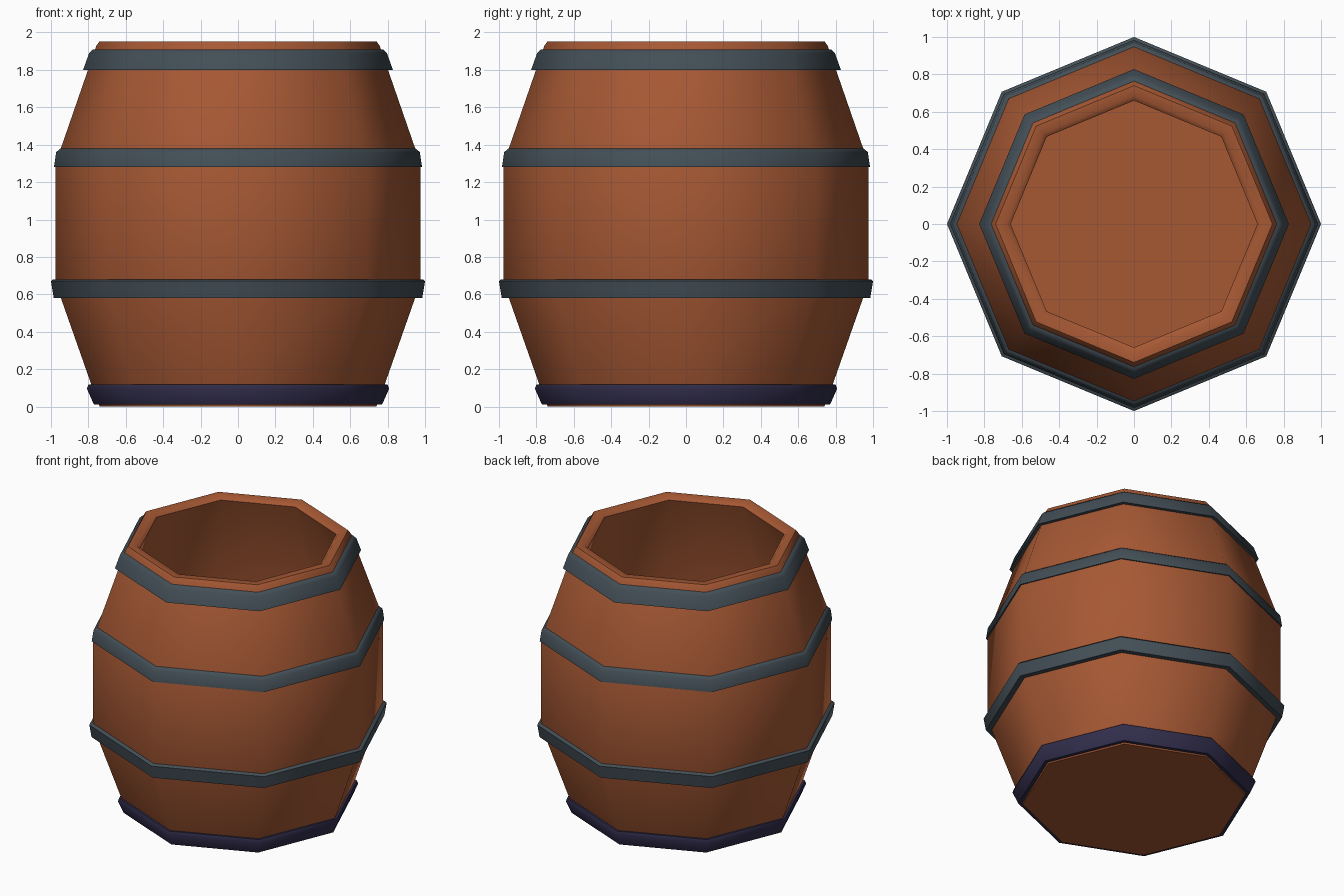
import bpy, bmesh, math

if "Cube" in bpy.data.objects:
    bpy.data.objects.remove(bpy.data.objects["Cube"])

SIDES = 8


def material(name, rgb):
    m = bpy.data.materials.new(name)
    m.diffuse_color = (*rgb, 1.0)
    m.use_nodes = True
    m.node_tree.nodes["Principled BSDF"].inputs["Base Color"].default_value = m.diffuse_color
    return m


wood = material("brown wood", (0.38, 0.098, 0.034))
iron = material("grey iron", (0.056, 0.077, 0.094))
base_iron = material("dark blue iron", (0.030, 0.026, 0.070))


def lathe(name, profile, mat, closed=False):
    """Spin an (r, z) profile into an octagonal part with corners on the axes."""
    bm = bmesh.new()
    rings = []
    for r, z in profile:
        rings.append([bm.verts.new((r * math.cos(2 * math.pi * i / SIDES),
                                    r * math.sin(2 * math.pi * i / SIDES), z))
                      for i in range(SIDES)])
    pairs = list(zip(rings, rings[1:]))
    if closed:
        pairs.append((rings[-1], rings[0]))
    for a, b in pairs:
        for i in range(SIDES):
            j = (i + 1) % SIDES
            bm.faces.new((a[i], a[j], b[j], b[i]))
    if not closed:
        bm.faces.new(rings[0])
        bm.faces.new(rings[-1])
    bmesh.ops.recalc_face_normals(bm, faces=bm.faces)
    me = bpy.data.meshes.new(name)
    bm.to_mesh(me)
    bm.free()
    me.materials.append(mat)
    ob = bpy.data.objects.new(name, me)
    bpy.context.collection.objects.link(ob)
    bpy.ops.object.select_all(action='DESELECT')
    ob.select_set(True)
    bpy.context.view_layer.objects.active = ob
    bpy.ops.object.shade_smooth_by_angle(angle=math.radians(50))
    return ob


# Hollow body: outside going up, over the bevelled rim, inside going down
lathe("barrel_body", [
    (0.74, 0.0), (0.785, 0.12), (0.975, 0.66), (0.975, 1.30),
    (0.757, 1.93), (0.74, 1.953), (0.685, 1.953), (0.66, 1.93),
    (0.87, 1.28), (0.87, 0.68), (0.67, 0.10)], wood)

# Hoops: sloped outer face, bevelled edge on the narrow side
lathe("top_hoop", [(0.74, 1.80), (0.828, 1.80), (0.796, 1.89),
                   (0.775, 1.91), (0.73, 1.91)], iron, True)
lathe("upper_hoop", [(0.92, 1.28), (0.984, 1.28), (0.972, 1.36),
                     (0.95, 1.38), (0.90, 1.38)], iron, True)
lathe("lower_hoop", [(0.90, 0.58), (0.985, 0.58), (1.0, 0.67),
                     (0.99, 0.68), (0.92, 0.68)], iron, True)
lathe("base_hoop", [(0.70, 0.01), (0.77, 0.01), (0.808, 0.095),
                    (0.80, 0.118), (0.73, 0.118)], base_iron, True)
